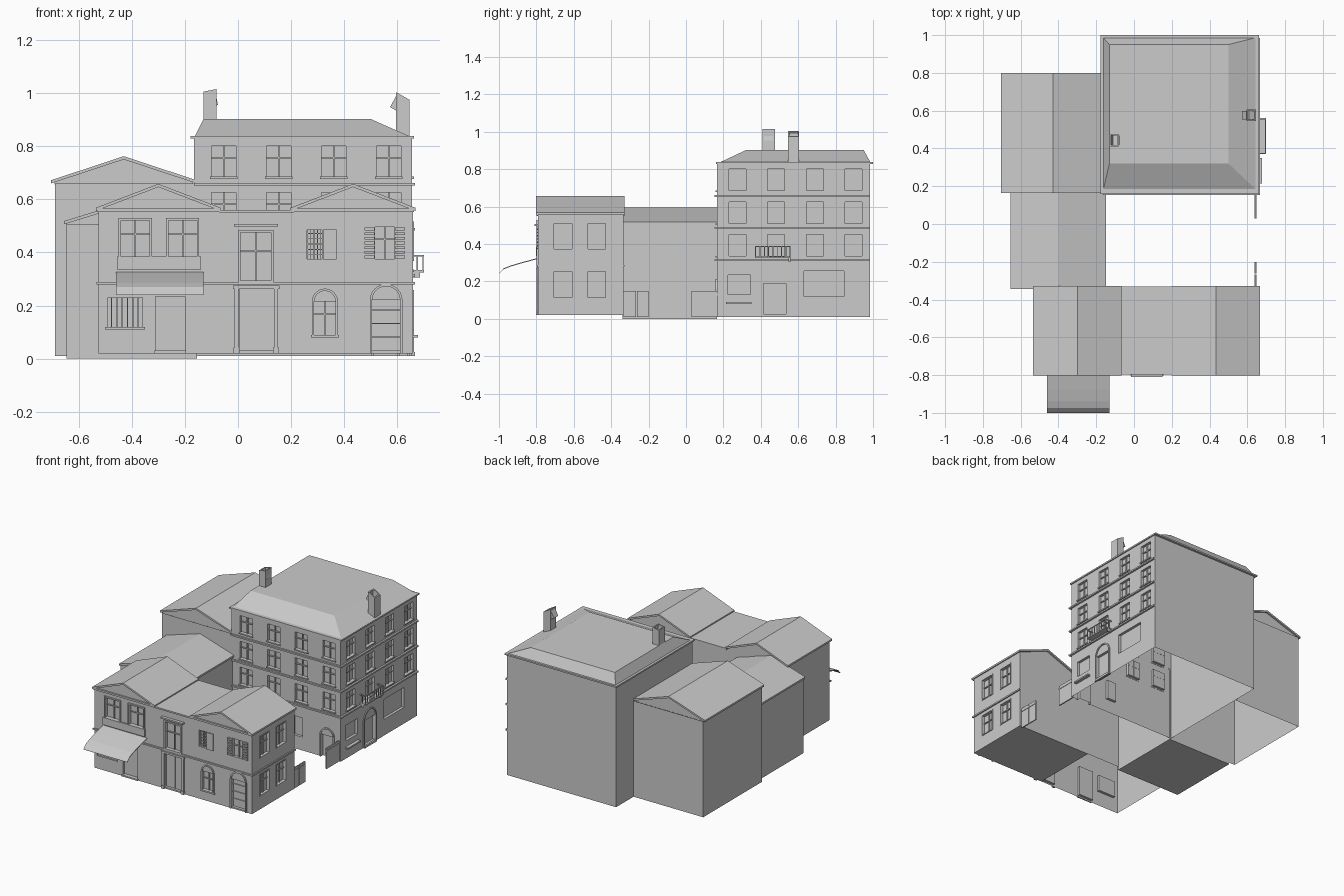
import bpy, bmesh, math

if "Cube" in bpy.data.objects:
    bpy.data.objects.remove(bpy.data.objects["Cube"], do_unlink=True)

GREY = 0.6
plaster = bpy.data.materials.new("plain grey plaster")
plaster.use_nodes = True
plaster.diffuse_color = (GREY, GREY, GREY, 1)
plaster.node_tree.nodes["Principled BSDF"].inputs["Base Color"].default_value = (GREY, GREY, GREY, 1)


def finish(name, bm, recalc=True):
    if recalc:
        bmesh.ops.recalc_face_normals(bm, faces=bm.faces)
    me = bpy.data.meshes.new(name)
    bm.to_mesh(me)
    bm.free()
    me.materials.append(plaster)
    ob = bpy.data.objects.new(name, me)
    bpy.context.collection.objects.link(ob)
    return ob


def front(y):
    return lambda u, z, d: (u, y + d, z)


def right(x):
    return lambda u, z, d: (x - d, u, z)


def plate(name, P, pts, d0, d1):
    """Extrude a wall-plane outline between two depths (negative = proud of the wall)."""
    bm = bmesh.new()
    a = [bm.verts.new(P(u, z, d0)) for u, z in pts]
    b = [bm.verts.new(P(u, z, d1)) for u, z in pts]
    bm.faces.new(a)
    bm.faces.new(b[::-1])
    for i in range(len(pts)):
        j = (i + 1) % len(pts)
        bm.faces.new((a[j], a[i], b[i], b[j]))
    return finish(name, bm)


def slab(name, P, u0, u1, z0, z1, d0, d1):
    return plate(name, P, [(u0, z0), (u1, z0), (u1, z1), (u0, z1)], d0, d1)


def wall(bm, P, u0, u1, z0, z1, holes=(), depth=0.018):
    """Wall plane with recessed rectangular openings."""
    us = sorted({u0, u1, *(h[0] for h in holes), *(h[1] for h in holes)})
    zs = sorted({z0, z1, *(h[2] for h in holes), *(h[3] for h in holes)})

    def quad(*ps):
        bm.faces.new([bm.verts.new(P(*p)) for p in ps])

    def dep(i, j):
        if not (0 <= i < len(us) - 1 and 0 <= j < len(zs) - 1):
            return 0
        u, z = (us[i] + us[i + 1]) / 2, (zs[j] + zs[j + 1]) / 2
        return depth if any(h[0] < u < h[1] and h[2] < z < h[3] for h in holes) else 0

    for i in range(len(us) - 1):
        for j in range(len(zs) - 1):
            a, b, c, e, d = us[i], us[i + 1], zs[j], zs[j + 1], dep(i, j)
            quad((a, c, d), (b, c, d), (b, e, d), (a, e, d))
            r, t = dep(i + 1, j), dep(i, j + 1)
            if r != d:
                quad((b, c, d), (b, c, r), (b, e, r), (b, e, d))
            if t != d:
                quad((a, e, d), (b, e, d), (b, e, t), (a, e, t))


def shell(name, x0, x1, y0, y1, z0, z1, front_holes=(), right_holes=(), floor_from=None):
    bm = bmesh.new()
    wall(bm, front(y0), x0, x1, z0, z1, front_holes)
    wall(bm, right(x1), y0, y1, z0, z1, right_holes)
    wall(bm, lambda u, z, d: (-u, y1 - d, z), -x1, -x0, z0, z1)
    wall(bm, lambda u, z, d: (x0 + d, -u, z), -y1, -y0, z0, z1)
    if floor_from is not None:
        f = floor_from
        bm.faces.new([bm.verts.new(p) for p in
                      ((f, y0, z0), (f, y1, z0), (x1, y1, z0), (x1, y0, z0))])
    bmesh.ops.remove_doubles(bm, verts=bm.verts, dist=0.0001)
    return finish(name, bm, recalc=False)


def gable_roof(name, x0, x1, y0, y1, eave, ridge, base, inset=0.012, t=0.012):
    m = (x0 + x1) / 2
    chevron = [(x0, eave), (m, ridge), (x1, eave), (x1, eave - t), (m, ridge - t), (x0, eave - t)]
    plate(name + "_tiles", front(y0), chevron, 0, y1 - y0)
    tri = [(x0 + inset, base), (x1 - inset, base), (x1 - inset, eave - t / 2),
           (m, ridge - t / 2), (x0 + inset, eave - t / 2)]
    plate(name + "_gable", front(y0 + inset), tri, 0, y1 - y0 - 2 * inset)


def frame(name, P, u0, u1, z0, z1, w=0.009, d0=-0.008, d1=0.004):
    """Trim round an opening."""
    for n, a, b, c, e in (("left", u0 - w, u0, z0, z1), ("right", u1, u1 + w, z0, z1),
                          ("head", u0 - w, u1 + w, z1, z1 + w), ("sill", u0 - w, u1 + w, z0 - w, z0)):
        slab(f"{name}_{n}", P, a, b, c, e, d0, d1)


def sash(name, P, u0, u1, z0, z1, w=0.006):
    """Glazing bars inside a recessed opening."""
    m, k = (u0 + u1) / 2, z0 + (z1 - z0) * 0.62
    slab(name + "_mullion", P, m - w / 2, m + w / 2, z0, z1, 0.01, 0.019)
    slab(name + "_transom", P, u0, u1, k - w / 2, k + w / 2, 0.01, 0.019)


def arch(name, P, u0, u1, spring, foot, w=0.009):
    """Semicircular surround with straight legs."""
    c, r = (u0 + u1) / 2, (u1 - u0) / 2
    ang = [math.pi * i / 12 for i in range(13)]
    ring = lambda q: [(c + q * math.cos(a), spring + q * math.sin(a)) for a in ang]
    pts = [(u1 + w, foot)] + ring(r + w) + [(u0 - w, foot), (u0, foot)] + ring(r)[::-1] + [(u1, foot)]
    plate(name, P, pts, -0.007, 0.001)


# Tall rear house
XF, XR = front(0.165), right(0.655)
floors = (0.335, 0.51, 0.685)
front_win = [(-0.1 + 0.207 * i, -0.008 + 0.207 * i, z, z + 0.115) for z in floors for i in range(4)]
side_win = [(0.23 + 0.207 * i, 0.32 + 0.207 * i, z, z + 0.115) for z in floors for i in range(4)]
side_ground = [(0.225, 0.345, 0.13, 0.235), (0.63, 0.845, 0.12, 0.255), (0.415, 0.535, 0.02, 0.19)]
front_ground = [(0.3, 0.37, 0.1, 0.23), (0.51, 0.6, 0.01, 0.16)]
shell("tall_house_walls", -0.165, 0.655, 0.165, 0.985, 0.01, 0.83,
      front_win + front_ground, side_win + side_ground)
for P, wins in ((XF, front_win), (XR, side_win)):
    for a, b, c, e in wins:
        sash("tall_house_sash", P, a, b, c, e)
        slab("tall_house_sill", P, a - 0.006, b + 0.006, c - 0.008, c, -0.007, 0.002)
for z in (0.308, 0.482, 0.652):
    slab("tall_house_front_band", XF, -0.165, 0.667, z, z + 0.01, -0.012, 0)
    slab("tall_house_side_band", XR, 0.153, 0.985, z, z + 0.01, -0.012, 0)
arch("side_door_arch", XR, 0.415, 0.535, 0.19, 0.01)
arch("front_door_arch", XF, 0.51, 0.6, 0.16, 0.01)
slab("side_door_step", XR, 0.41, 0.54, 0.01, 0.025, -0.012, 0)
slab("side_window_ledge", XR, 0.215, 0.35, 0.08, 0.09, -0.022, 0)

# Hipped roof with a flat top
slab("tall_roof_eave", front(0.16), -0.178, 0.662, 0.828, 0.838, 0, 0.84)
bm = bmesh.new()
low = [bm.verts.new((x, y, 0.836)) for x, y in ((-0.163, 0.18), (0.648, 0.18), (0.648, 0.987), (-0.163, 0.987))]
top = [bm.verts.new((x, y, 0.902)) for x, y in ((-0.13, 0.32), (0.5, 0.32), (0.5, 0.95), (-0.13, 0.95))]
bm.faces.new(top)
bm.faces.new(low[::-1])
for i in range(4):
    j = (i + 1) % 4
    bm.faces.new((low[i], low[j], top[j], top[i]))
finish("tall_roof", bm)


# Hollow chimneys with slanted tops
def chimney(name, x0, x1, y0, y1, z0, zl, zr):
    ob = plate(name, front(y0), [(x0, z0), (x1, z0), (x1, zr), (x0, zl)], 0, y1 - y0)
    bm = bmesh.new()
    bm.from_mesh(ob.data)
    cap = [max(bm.faces, key=lambda f: f.calc_center_median().z)]
    bmesh.ops.inset_region(bm, faces=cap, thickness=0.01)
    bmesh.ops.inset_region(bm, faces=cap, thickness=0.0005, depth=-0.06)
    bm.to_mesh(ob.data)
    bm.free()


chimney("west_chimney", -0.13, -0.08, 0.41, 0.475, 0.84, 1.005, 1.015)
chimney("east_chimney", 0.595, 0.645, 0.545, 0.605, 0.832, 1.003, 0.975)

# Iron balcony on the side wall
slab("balcony_floor", XR, 0.37, 0.56, 0.325, 0.333, -0.045, 0)
slab("balcony_rail", XR, 0.37, 0.56, 0.384, 0.39, -0.045, -0.039)
for u in (0.37, 0.554):
    slab("balcony_side_rail", XR, u, u + 0.006, 0.384, 0.39, -0.045, 0)
    slab("balcony_side_baluster", XR, u, u + 0.005, 0.333, 0.384, -0.022, -0.017)
    slab("balcony_bracket", XR, u + 0.005 if u < 0.5 else u - 0.005, u + 0.004, 0.305, 0.325, -0.03, 0)
for i in range(9):
    u = 0.37 + 0.0231 * i
    slab("balcony_baluster", XR, u, u + 0.005, 0.333, 0.384, -0.044, -0.04)

# Plain side houses
shell("rear_side_house_walls", -0.688, -0.166, 0.168, 0.798, 0.01, 0.66)
gable_roof("rear_side_roof", -0.703, -0.157, 0.165, 0.8, 0.672, 0.762, 0.655)
shell("middle_house_walls", -0.645, -0.155, -0.34, 0.167, 0, 0.506, floor_from=-0.645)
gable_roof("middle_roof", -0.655, -0.147, -0.343, 0.167, 0.518, 0.596, 0.5, 0.01)

# Front house
F, R = front(-0.79), right(0.658)
balcony_doors = [(-0.44, -0.333, 0.385, 0.52), (-0.262, -0.155, 0.385, 0.52)]
upper = balcony_doors + [(0.01, 0.125, 0.295, 0.475), (0.26, 0.317, 0.375, 0.485), (0.515, 0.59, 0.375, 0.495)]
ground = [(-0.49, -0.36, 0.12, 0.23), (-0.31, -0.2, 0.03, 0.235), (0.005, 0.135, 0.03, 0.262),
          (0.287, 0.367, 0.09, 0.215), (0.505, 0.61, 0.03, 0.22)]
side = [(u, u + 0.095, z, z + 0.138) for u in (-0.705, -0.525) for z in (0.115, 0.373)]
shell("front_house_walls", -0.525, 0.658, -0.79, -0.335, 0.02, 0.556, upper + ground, side, floor_from=0.1)
for a, b, c, e in side:
    sash("side_sash", R, a, b, c, e)
    frame("side_frame", R, a, b, c, e, 0.006, -0.004)
slab("front_belt", F, -0.532, 0.666, 0.279, 0.289, -0.008, 0)
slab("side_belt", R, -0.798, -0.33, 0.279, 0.289, -0.008, 0)
slab("centre_roof", front(-0.798), -0.07, 0.21, 0.55, 0.56, 0, 0.468)
for n, x0 in (("left", -0.535), ("right", 0.198)):
    gable_roof(n + "_front_roof", x0, x0 + 0.47, -0.802, -0.328, 0.568, 0.658, 0.55)
    slab(n + "_pediment_base", F, x0 + 0.005, x0 + 0.465, 0.553, 0.565, -0.01, 0)

# Upper floor details
for a, b, c, e in balcony_doors:
    frame("balcony_door_frame", F, a, b, c, e)
    sash("balcony_door_sash", F, a, b, c, e)
slab("front_parapet", F, -0.455, -0.14, 0.335, 0.385, -0.012, 0)
frame("centre_frame", F, 0.01, 0.125, 0.295, 0.475)
sash("centre_sash", F, 0.01, 0.125, 0.295, 0.475)
slab("centre_cornice", F, -0.015, 0.15, 0.497, 0.507, -0.02, 0)
slab("closed_shutter", F, 0.32, 0.37, 0.373, 0.487, -0.007, 0)
for i in range(5):
    slab("lattice_bar", F, 0.26 + 0.0125 * i, 0.263 + 0.0125 * i, 0.375, 0.485, 0.008, 0.012)
    slab("lattice_bar", F, 0.26, 0.317, 0.39 + 0.02 * i, 0.393 + 0.02 * i, 0.008, 0.012)
sash("shutter_window_sash", F, 0.515, 0.59, 0.375, 0.495)
for u in (0.477, 0.591):
    slab("shutter_back", F, u, u + 0.037, 0.375, 0.497, -0.003, 0)
    for i in range(7):
        slab("shutter_slat", F, u, u + 0.037, 0.378 + 0.0175 * i, 0.388 + 0.0175 * i, -0.01, -0.003)

# Ground floor details
for u in (-0.013, 0.135):
    slab("door_pilaster", F, u, u + 0.016, 0.04, 0.265, -0.009, 0)
    slab("door_pilaster_foot", F, u - 0.003, u + 0.019, 0.02, 0.042, -0.013, 0)
slab("door_lintel", F, -0.018, 0.156, 0.262, 0.275, -0.012, 0)
slab("door_leaf_seam", F, 0.068, 0.072, 0.03, 0.262, 0.014, 0.019)
for i in range(6):
    slab("shop_grille", F, -0.478 + 0.02 * i, -0.474 + 0.02 * i, 0.12, 0.23, 0.002, 0.006)
slab("shop_step", F, -0.315, -0.195, 0.02, 0.03, -0.008, 0)
slab("shop_sill", F, -0.5, -0.35, 0.11, 0.12, -0.008, 0)
arch("arched_window_surround", F, 0.287, 0.367, 0.215, 0.09)
sash("arched_window_sash", F, 0.287, 0.367, 0.09, 0.215)
slab("arched_window_sill", F, 0.275, 0.38, 0.08, 0.09, -0.008, 0)
arch("arched_door_surround", F, 0.505, 0.61, 0.22, 0.02)
for z in (0.08, 0.13, 0.18):
    slab("arched_door_rail", F, 0.505, 0.61, z, z + 0.005, 0.012, 0.019)

# Awning
curve = [(-0.79, 0.326), (-0.88, 0.302), (-0.94, 0.284), (-0.975, 0.27), (-0.998, 0.246)]
plate("awning", right(-0.13), curve + [(y - 0.002, z - 0.006) for y, z in curve[::-1]], 0, 0.33)

# Courtyard gates
for y0, y1 in ((-0.335, -0.267), (-0.263, -0.2), (0.03, 0.167)):
    slab("courtyard_gate", right(0.645), y0, y1, 0.01, 0.15, 0, 0.008)
    slab("gate_rail", right(0.645), y0, y1, 0.125, 0.135, -0.003, 0)
